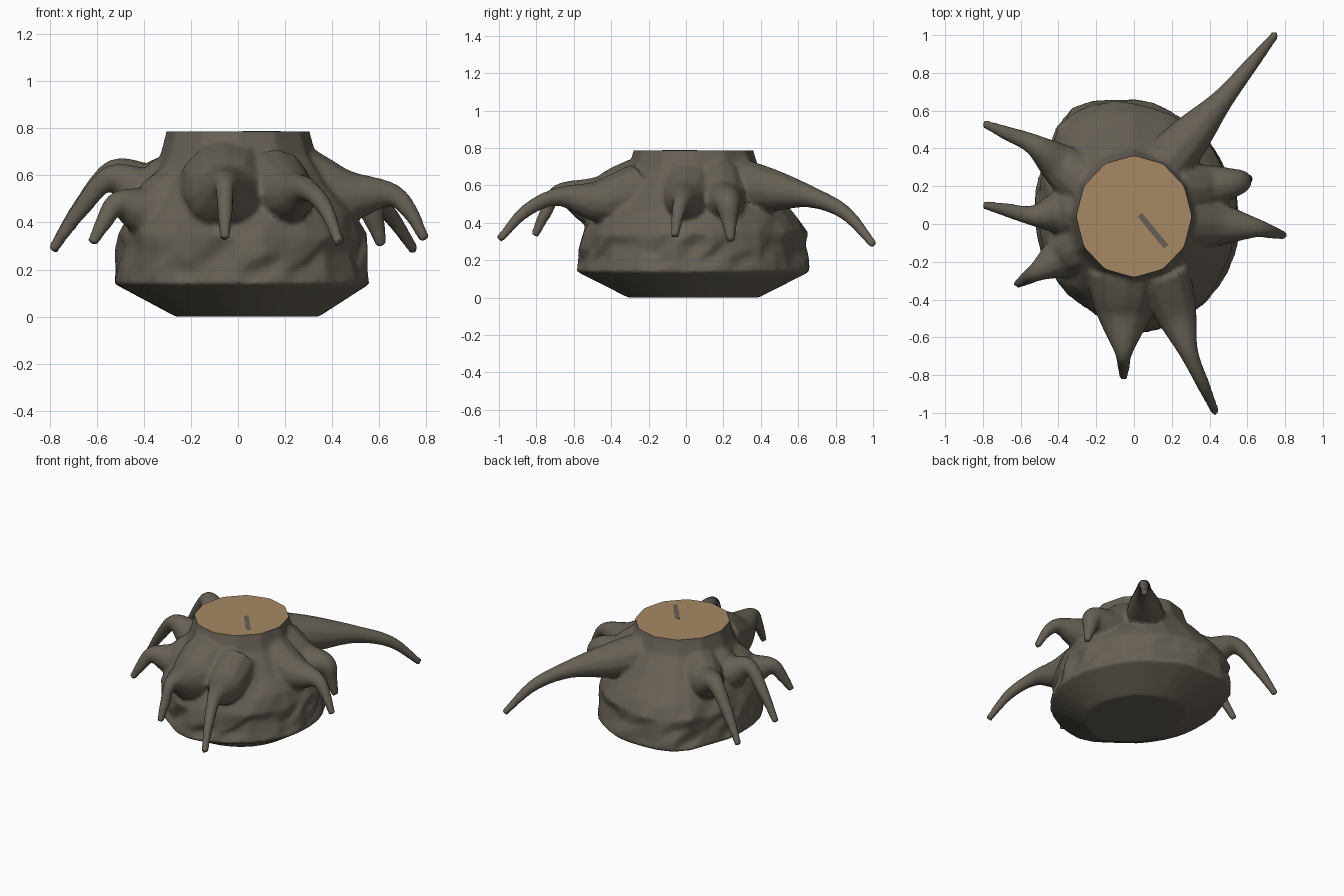
import bpy, bmesh, math, random
from mathutils import Vector

if "Cube" in bpy.data.objects:
    bpy.data.objects.remove(bpy.data.objects["Cube"])

random.seed(4)
N = 36
CUT = 0.787


def material(name, rgb):
    m = bpy.data.materials.new(name)
    m.diffuse_color = (*rgb, 1)
    m.use_nodes = True
    m.node_tree.nodes["Principled BSDF"].inputs["Base Color"].default_value = m.diffuse_color
    return m


bark = material("dark bark", (0.135, 0.118, 0.092))
wood = material("cut wood", (0.39, 0.25, 0.13))

# Radius of the earthy root ball every 30 degrees, seen from above
OUTLINE = [0.55, 0.54, 0.57, 0.61, 0.65, 0.55, 0.515, 0.52, 0.54, 0.615, 0.59, 0.57]


def ball_radius(i):
    t = i * 12 / N
    k, f = int(t), t - int(t)
    f = f * f * (3 - 2 * f)
    return OUTLINE[k % 12] * (1 - f) + OUTLINE[(k + 1) % 12] * f


def ring(z, scale, blend, jitter=0.0):
    """Ring between the root ball outline (blend 0) and the 12-sided trunk (blend 1)."""
    pts = []
    for i in range(N):
        a = 2 * math.pi * i / N
        facet = math.cos(math.pi / 12) / math.cos(a % (math.pi / 6) - math.pi / 12)
        r = ball_radius(i) * (1 - blend) + 0.32 * facet * blend
        r *= scale * (1 + random.uniform(-jitter, jitter * 0.3))
        zz = z + random.uniform(-jitter, jitter) * 0.4
        pts.append(Vector((r * math.cos(a) * (1 - 0.05 * blend), 0.04 + r * math.sin(a), zz)))
    return pts


def loft(bm, rings):
    loops = [[bm.verts.new(p) for p in r] for r in rings]
    n = len(loops[0])
    for a, b in zip(loops, loops[1:]):
        for i in range(n):
            j = (i + 1) % n
            bm.faces.new((a[i], a[j], b[j], b[i]))
    bm.faces.new(loops[0][::-1])
    bm.faces.new(loops[-1])


def root(bm, start, knee, tip, arch=0.08, sag=0.04):
    """Tapered root: thick sagging shoulder, bent knee, then a drooping tip."""
    s, k, e = Vector(start), Vector(knee), Vector((*tip, 0.022))
    shoulder = s.lerp(k, 0.5)
    shoulder.z -= sag
    shoulder.w = s.w * 0.64 + k.w * 0.36
    droop = k.lerp(e, 0.55)
    droop.z += arch * (k.z - e.z)
    p = [s, shoulder, k, droop, e]
    p = [p[0] * 2 - p[1]] + p + [p[-1] * 2 - p[-2]]
    pts = []
    for m in range(1, len(p) - 2):
        a, b, c, d = p[m - 1:m + 3]
        for i in range(6):
            t = i / 6
            pts.append(0.5 * (2 * b + (c - a) * t + (2 * a - 5 * b + 4 * c - d) * t * t
                              + (3 * b - a - 3 * c + d) * t ** 3))
    pts.append(e)
    rings = []
    for i, q in enumerate(pts):
        tan = (pts[min(i + 1, len(pts) - 1)] - pts[max(i - 1, 0)]).xyz.normalized()
        side = tan.cross(Vector((0, 0, 1))).normalized()
        up = side.cross(tan)
        r = max(q.w, 0.024)
        rings.append([q.xyz + r * (math.cos(g) * side + math.sin(g) * up)
                      for g in [-2 * math.pi * j / 12 for j in range(12)]])
    loft(bm, rings)


def make(name, bm, mats):
    bmesh.ops.recalc_face_normals(bm, faces=bm.faces)
    me = bpy.data.meshes.new(name)
    bm.to_mesh(me)
    bm.free()
    ob = bpy.data.objects.new(name, me)
    bpy.context.collection.objects.link(ob)
    for m in mats:
        me.materials.append(m)
    return ob


def smooth(ob, angle):
    bpy.ops.object.select_all(action='DESELECT')
    ob.select_set(True)
    bpy.context.view_layer.objects.active = ob
    bpy.ops.object.shade_smooth_by_angle(angle=math.radians(angle))


# Body: flat foot, rim, lumpy side wall, shoulder and 12-sided trunk
bm = bmesh.new()
foot = [p + Vector((0.03, 0, 0)) for p in ring(0.0, 0.57, 0)]
loft(bm, [foot, ring(0.14, 1.02, 0), ring(0.20, 1.0, 0, 0.05),
          ring(0.27, 1.0, 0, 0.07), ring(0.34, 1.0, 0, 0.04), ring(0.43, 0.92, 0.02, 0.02),
          ring(0.52, 0.87, 0.2, 0.02), ring(0.60, 0.93, 0.55, 0.01),
          ring(0.68, 1.06, 0.95), ring(0.78, 1.01, 1), ring(0.92, 0.95, 1)])

# Roots: start and knee as x, y, z, radius, then the tip
root(bm, (0.10, 0.24, 0.61, 0.15), (0.47, 0.66, 0.54, 0.06), (0.75, 1.005, 0.28), 0.22, 0.0)  # back right
root(bm, (0.15, -0.25, 0.57, 0.15), (0.29, -0.68, 0.54, 0.052), (0.432, -0.998, 0.31), 0.22)  # front right
root(bm, (-0.05, -0.25, 0.54, 0.21), (-0.055, -0.68, 0.56, 0.05), (-0.055, -0.81, 0.33))      # front
root(bm, (-0.24, 0.20, 0.56, 0.15), (-0.53, 0.42, 0.61, 0.058), (-0.79, 0.53, 0.28))          # back left
root(bm, (-0.26, 0.07, 0.55, 0.15), (-0.54, 0.045, 0.59, 0.055), (-0.79, 0.10, 0.28))         # left
root(bm, (-0.26, -0.10, 0.50, 0.15), (-0.51, -0.25, 0.48, 0.055), (-0.62, -0.32, 0.31))       # front left
root(bm, (0.22, 0.17, 0.60, 0.15), (0.54, 0.22, 0.51, 0.075), (0.61, 0.24, 0.30))             # right, back
root(bm, (0.22, 0.02, 0.59, 0.16), (0.64, -0.02, 0.52, 0.055), (0.795, -0.06, 0.325), 0.2)    # right, front

# Fuse body and roots into one smooth skin
stump = make("stump_with_roots", bm, [bark, wood])
rem = stump.modifiers.new("fuse", 'REMESH')
rem.mode = 'VOXEL'
rem.voxel_size = 0.013
sm = stump.modifiers.new("soften", 'SMOOTH')
sm.factor = 0.5
sm.iterations = 6
dg = bpy.context.evaluated_depsgraph_get()
me = bpy.data.meshes.new_from_object(stump.evaluated_get(dg))
stump.modifiers.clear()

# Saw the trunk flat and colour the cut face
bm = bmesh.new()
bm.from_mesh(me)
bpy.data.meshes.remove(me)
geom = bm.verts[:] + bm.edges[:] + bm.faces[:]
bmesh.ops.bisect_plane(bm, geom=geom, dist=1e-5, plane_co=(0, 0, CUT),
                       plane_no=(0, 0, 1), clear_outer=True)
rim = [e for e in bm.edges if e.is_boundary and e.verts[0].co.z > CUT - 0.001]
bmesh.ops.holes_fill(bm, edges=rim, sides=0)
bm.normal_update()
for f in bm.faces:
    flat = all(v.co.z > CUT - 0.001 for v in f.verts)
    f.material_index = 1 if flat else 0
bm.to_mesh(stump.data)
bm.free()
smooth(stump, 45)

# Dark split in the cut face
bm = bmesh.new()
bmesh.ops.create_cube(bm, size=1)
bmesh.ops.scale(bm, vec=(0.22, 0.03, 0.004), verts=bm.verts)
split = make("wood_split", bm, [bark])
split.location = (0.10, -0.035, CUT)
split.rotation_euler.z = math.atan2(-0.17, 0.14)
